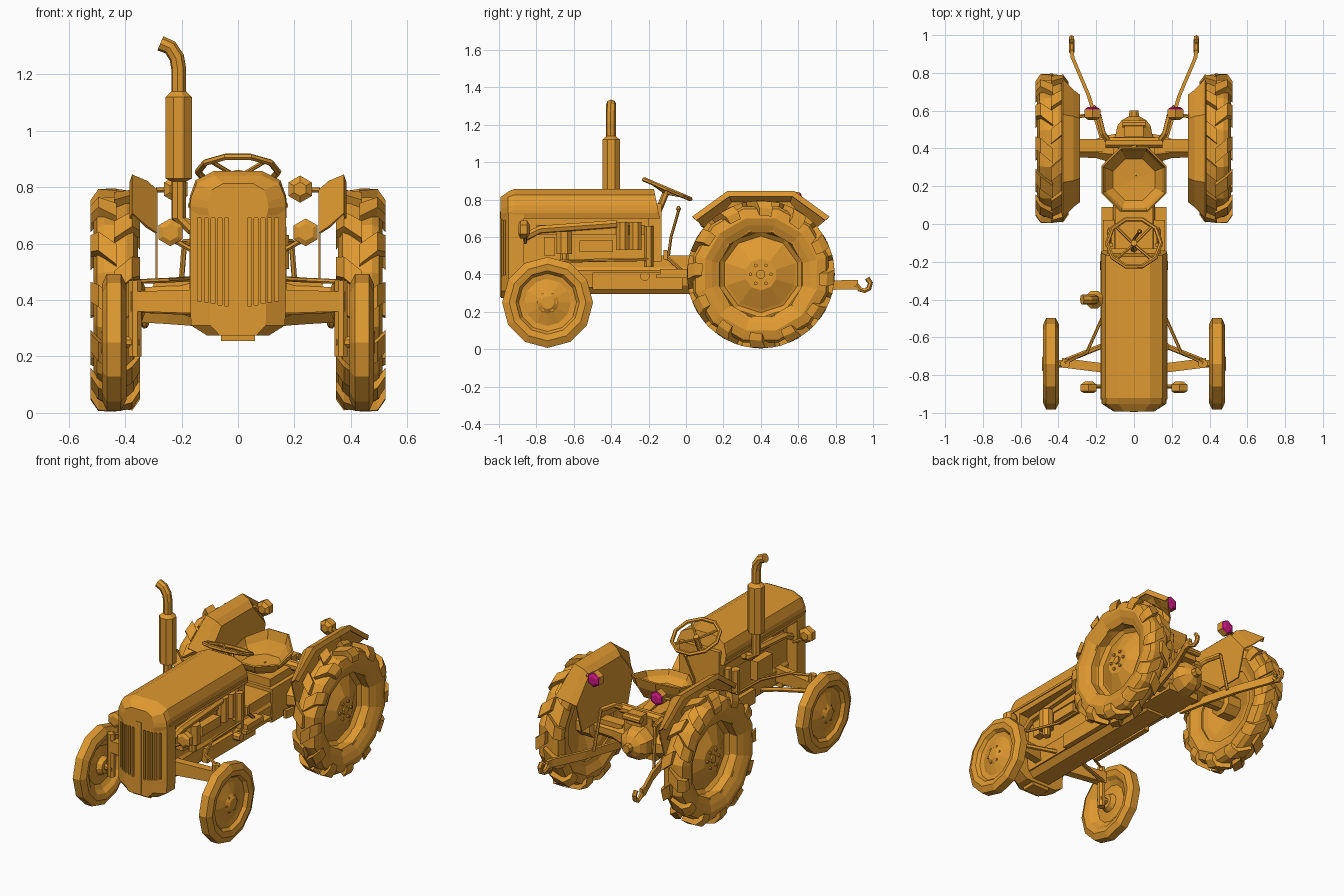
import bpy, bmesh
from math import sin, cos, pi, radians
from mathutils import Vector

cube = bpy.data.objects.get("Cube")
if cube:
    bpy.data.objects.remove(cube, do_unlink=True)


def material(name, colour):
    mat = bpy.data.materials.new(name)
    mat.use_nodes = True
    mat.diffuse_color = (*colour, 1)
    mat.node_tree.nodes["Principled BSDF"].inputs["Base Color"].default_value = (*colour, 1)
    return mat


orange = material("orange paint", (0.74, 0.32, 0.03))
magenta = material("magenta lens", (0.6, 0.01, 0.22))


# Shape builders: each returns a list of rings that part() skins together
def lathe(profile, centre=(0, 0, 0), sides=12, axis="x", turn=0.5):
    rings = []
    for along, radius in profile:
        ring = []
        for i in range(sides):
            angle = 2 * pi * (i + turn) / sides
            a, b = radius * cos(angle), radius * sin(angle)
            spot = {"x": (along, a, b), "y": (a, along, b), "z": (a, b, along)}[axis]
            ring.append(Vector(centre) + Vector(spot))
        rings.append(ring)
    return rings


def rod(centre, radius, start, end, axis, sides=8):
    return lathe([(start, radius), (end, radius)], centre, sides, axis)


def tube(path, radius, sides=6, closed=False):
    points = [Vector(p) for p in path]
    rings, side = [], Vector((0.31, 0.2, 0.9))
    last = len(points) - 1
    for i, point in enumerate(points):
        if closed:
            way = points[(i + 1) % len(points)] - points[i - 1]
        else:
            way = points[min(i + 1, last)] - points[max(i - 1, 0)]
        way.normalize()
        side = (side - way * side.dot(way)).normalized()
        other = way.cross(side)
        rings.append([point + radius * (side * cos(2 * pi * k / sides) + other * sin(2 * pi * k / sides))
                      for k in range(sides)])
    return rings


def box(x, y, z):
    return [[(a, y[0], z[0]), (a, y[1], z[0]), (a, y[1], z[1]), (a, y[0], z[1])] for a in x]


def flat_bar(path, wide, tall):
    """Upright rectangular bar running along y."""
    return [[(x - wide, y, z - tall), (x + wide, y, z - tall), (x + wide, y, z + tall), (x - wide, y, z + tall)]
            for x, y, z in path]


def part(name, *shapes, mirror=False, closed=False, caps=True, solid=0, mat=orange):
    bm = bmesh.new()
    for rings in shapes:
        loops = [[bm.verts.new(p) for p in ring] for ring in rings]
        n = len(loops[0])
        pairs = list(zip(loops, loops[1:])) + ([(loops[-1], loops[0])] if closed else [])
        for low, high in pairs:
            for i in range(n if caps or closed else n - 1):
                j = (i + 1) % n
                bm.faces.new((low[i], low[j], high[j], high[i]))
        if caps and not closed:
            bm.faces.new(loops[0])
            bm.faces.new(loops[-1])
    bmesh.ops.remove_doubles(bm, verts=bm.verts, dist=0.00001)
    bmesh.ops.recalc_face_normals(bm, faces=bm.faces)
    mesh = bpy.data.meshes.new(name)
    bm.to_mesh(mesh)
    bm.free()
    mesh.materials.append(mat)
    obj = bpy.data.objects.new(name, mesh)
    bpy.context.collection.objects.link(obj)
    if solid:
        obj.modifiers.new("thickness", "SOLIDIFY").thickness = solid
    if mirror:
        obj.modifiers.new("mirror", "MIRROR")
    return obj


def both(half):
    """Complete a half outline of (x, other) pairs across x = 0."""
    return half + [(-x, v) for x, v in reversed(half)]


def bolts(centre_y, centre_z, spread, size, start, end):
    return [rod((0, centre_y + spread * cos(i * pi / 3), centre_z + spread * sin(i * pi / 3)),
                size, start, end, "x", 6) for i in range(6)]


# Rear wheels with a raised hub cone and chevron lugs
hub = (0, 0.4, 0.4)
part("rear_tyre", lathe([(.38, .23), (.375, .26), (.355, .31), (.37, .362), (.395, .376), (.475, .376),
                         (.5, .362), (.513, .31), (.5, .27), (.48, .23)], hub, 12), mirror=True, closed=True)
part("rear_rim", lathe([(.435, 0), (.435, .08), (.395, .19), (.39, .235), (.385, .27), (.49, .27), (.485, .245),
                        (.43, .23), (.41, .205), (.415, .19), (.465, .085), (.465, 0)], hub, 10), mirror=True)
part("rear_wheel_bolts", *bolts(.4, .4, .055, .01, .46, .475), rod(hub, .025, .46, .475, "x"), mirror=True)


def lug(angle, flip):
    rings = []
    for x, top, low, shift in ((.43, .396, .35, .1), (.495, .394, .35, -.04), (.522, .355, .315, -.08)):
        if flip:
            x = .87 - x
        rings.append([(x, .4 + r * cos(a), .4 + r * sin(a)) for a, r in (
            (angle + shift - .1, low), (angle + shift - .1, top),
            (angle + shift + .1, top), (angle + shift + .1, low))])
    return rings


step = 2 * pi / 12
part("rear_tread", *[lug((i + flip / 2) * step, flip) for i in range(12) for flip in (0, 1)], mirror=True)

# Front wheels
hub = (0, -0.74, 0.25)
part("front_wheel", lathe([(.4, 0), (.4, .045), (.43, .06), (.44, .12), (.425, .15), (.405, .17), (.396, .205),
                           (.415, .243), (.465, .243), (.482, .205), (.475, .17), (.455, .155), (.45, .125),
                           (.47, .06), (.486, .035), (.486, 0)], hub, turn=0), mirror=True)
part("front_wheel_bolts", *bolts(-.74, .25, .05, .008, .46, .48), mirror=True)

# Fenders: a tall inner wall folded out into a crown with a lip
wall = []
for degrees, inner in ((40, .37), (68, .42), (112, .42), (140, .37)):
    c, s = cos(radians(degrees)), sin(radians(degrees))
    wall.append([(.285, .4 + .3 * c, .46)] + [(x, .4 + r * c, .4 + r * s) for x, r in (
        (.285, inner), (.32, inner + .035), (.375, .48), (.385, .45))])
part("fender", wall, mirror=True, caps=False, solid=.008)

# Hood with a sloping nose
hood = both([(.165, .7), (.174, .735), (.17, .77), (.15, .825), (.085, .857)])
part("hood", [[(x * wide, y + (.8 - z) * lean, .7 + (z - .7) * high) for x, z in hood]
              for y, wide, high, lean in ((-.992, .62, .72, 0), (-.952, .98, .9, 0), (-.92, 1, 1, 0), (-.16, 1, 1, .2))])
part("hood_trim", box((.165, .178), (-.93, -.16), (.728, .742)), mirror=True)

# Radiator shell with cut grille slots, rib and lower lip
plan = both([(.17, -.865), (.17, -.95), (.1, -.99)])
shell = part("radiator_shell", [[(x * wide, y, z) for x, y in plan]
                                for z, wide in ((.275, .65), (.31, .98), (.4, 1), (.735, 1))])
slots = part("grille_slot_cutter", *[box((x - .007, x + .007), (-1.02, -.95), (.37 + abs(x) * .2, .69))
                                     for k in range(5) for x in (.04 + k * .024, -.04 - k * .024)])
slots.hide_render = True
slots.hide_viewport = True
cut = shell.modifiers.new("slots", "BOOLEAN")
cut.object = slots
part("grille_rib", box((-.02, .02), (-.995, -.97), (.28, .735)))
part("grille_lip", box((-.06, .06), (-.96, -.87), (.255, .28)))

# Engine, gearbox and belly
part("engine_block", box((-.1, .1), (-.87, -.16), (.33, .72)))
part("belly", [[(x, y, z) for x, z in both([(.06, .295), (.1, .34), (.11, .42), (.08, .47)])] for y in (-.88, .2)])
part("side_rail", box((.1, .135), (-.5, -.02), (.32, .41)), mirror=True)
part("cylinder_head", box((-.125, .125), (-.8, -.22), (.61, .665)))
part("manifold", tube([(.13, -.86, .6), (.14, -.78, .64), (.14, -.37, .67)], .022), mirror=True)
part("oil_filter", rod((.14, -.65, 0), .045, .51, .63, "z"), rod((.14, -.65, 0), .025, .46, .51, "z"))
part("engine_side_units", box((.1, .15), (-.57, -.39), (.52, .58)), box((.1, .15), (-.76, -.7), (.5, .6)),
     *[rod((.13, y, 0), .036, .53, .68, "z") for y in (-.34, -.27)])
part("right_side_units", box((-.15, -.1), (-.65, -.5), (.46, .58)), rod((-.14, -.28, 0), .035, .46, .62, "z"))
part("dashboard", box((-.14, .14), (-.2, -.13), (.47, .78)))
part("side_post", tube([(.15, -.2, .44), (.15, -.2, .66)], .025), mirror=True)

# Exhaust stack with silencer and bent tip
stack = (-.21, -.4, 0)
part("exhaust_pipe", tube([(-.1, -.4, .66), (-.17, -.4, .66), (-.21, -.4, .69), (-.21, -.4, 1.22), (-.217, -.4, 1.26),
                           (-.24, -.4, 1.295), (-.275, -.4, 1.31)], .027, 8))
part("silencer", lathe([(.82, .027), (.83, .05), (1.12, .05), (1.14, .027)], stack, 8, "z"))

# Front axle and steering linkage
part("front_axle", [[(x, y + dy, z) for dy, z in ((-.025, low), (.025, low), (.025, high), (-.025, high))]
                    for x, y, low, high in ((.06, -.775, .35, .44), (.38, -.735, .36, .43))], mirror=True)
part("king_pin", rod((.365, -.74, 0), .025, .2, .47, "z"), rod((0, -.74, .25), .022, .35, .42, "x"), mirror=True)
part("radius_rod", tube([(.365, -.725, .37), (.18, -.65, .36), (.08, -.6, .35)], .014), mirror=True)
part("drag_link", tube([(.365, -.735, .465), (.25, -.68, .47), (.17, -.5, .475), (.165, -.2, .48)], .009),
     rod((0, -.22, .39), .026, .12, .18, "x"), mirror=True)

# Headlamps and tail lamps
part("headlamp", lathe([(-.895, .03), (-.885, .049), (-.85, .049), (-.835, .025)], (.24, 0, .64), 6, "y"),
     tube([(.24, -.86, .62), (.15, -.86, .57)], .01), mirror=True)
part("tail_lamp", lathe([(.55, .025), (.565, .048), (.605, .048)], (.22, 0, .793), 6, "y"),
     tube([(.22, .58, .79), (.29, .57, .79)], .01), mirror=True)
part("tail_lens", lathe([(.605, .046), (.612, .042), (.62, .025)], (.22, 0, .793), 6, "y"), mirror=True, mat=magenta)

# Steering wheel, column and gear lever
middle = Vector((0, -.1, .855))
across, back = Vector((1, 0, 0)), Vector((0, .92, -.39))


def rim_point(turn):
    return middle + .142 * (across * cos(2 * pi * turn) + back * sin(2 * pi * turn))


part("steering_wheel", tube([rim_point(i / 10) for i in range(10)], .012, closed=True), closed=True)
part("steering_spokes", *[tube([middle + Vector((0, -.008, -.02)), rim_point(i / 4 + .125)], .008) for i in range(4)])
part("steering_column", tube([middle, (0, -.18, .66)], .018))
part("gear_lever", tube([(0, -.1, .45), (0, -.08, .6), (.03, -.04, .74)], .008),
     lathe([(.735, .006), (.75, .014), (.765, .006)], (.03, -.04, 0), 6, "z"))

# Footboards and pedals
part("footboard", box((.08, .172), (-.16, .09), (.38, .4)), box((.1, .165), (-.14, .02), (.4, .43)), mirror=True)
part("pedal", box((.11, .15), (-.12, -.1), (.48, .53)), tube([(.13, -.1, .49), (.13, 0, .4)], .01), mirror=True)
part("gearbox", box((-.1, .1), (-.16, .2), (.35, .5)))

# Pan seat with raised rear edge
seat = []
for radius, height, rise in ((0, .62, 0), (.125, .625, .01), (.17, .66, .05), (.187, .695, .07)):
    ring = lathe([(height, radius)], (0, .235, 0), 8, "z")[0]
    for p in ring:
        p.z += rise * max(0, p.y - .235) / .16
    seat.append(ring + ring[:1])
part("seat", seat, caps=False, solid=.01)
part("seat_spring", tube([(0, .25, .61), (0, .4, .58), (0, .45, .52)], .03, 4))

# Rear housing, axle and power shaft
part("rear_housing", box((-.11, .11), (.18, .46), (.31, .52)), box((-.085, .085), (.2, .46), (.5, .57)))
part("rear_cover", lathe([(.45, .11), (.52, .095), (.55, .07), (.57, .03), (.6, .025)], (0, 0, .41), 8, "y"))
part("rear_axle", lathe([(.09, .085), (.14, .075), (.2, .055), (.33, .05), (.34, .08), (.44, .08)],
                        (0, .4, .4), 8), mirror=True)
part("axle_bracket", box((.13, .3), (.38, .45), (.44, .47)), mirror=True)

# Hydraulic lift arms, drop rods and hooked lower links
part("lift_shaft", rod((0, .43, .57), .03, -.15, .15, "x"))
part("lift_arm", tube([(.13, .43, .57), (.165, .48, .6), (.19, .58, .6)], .017), mirror=True)
part("drop_rod", tube([(.19, .58, .6), (.21, .62, .35)], .01), mirror=True)
part("top_link_bracket", box((-.05, .05), (.46, .52), (.53, .6)), rod((0, .53, .58), .02, -.06, .06, "x"))
part("lower_link", flat_bar([(.13, .28, .33), (.17, .45, .335), (.24, .68, .34), (.325, .88, .345),
                             (.33, .92, .345)], .01, .025),
     tube([(.33, .91, .345), (.33, .93, .32), (.33, .955, .312), (.33, .978, .325), (.33, .986, .355),
           (.33, .968, .38)], .014), mirror=True)
